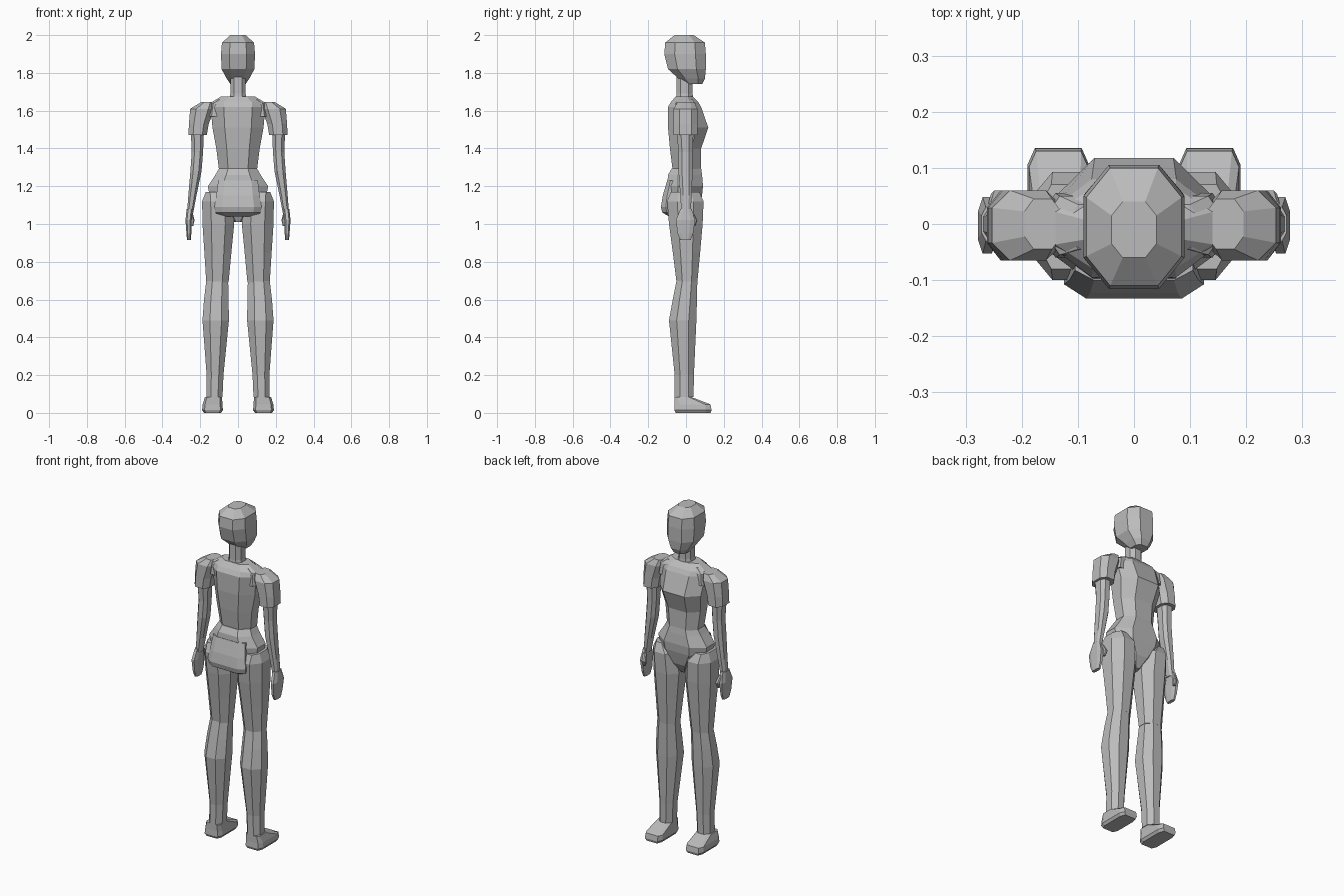
import bpy, bmesh

# Remove the default cube only
cube = bpy.data.objects.get("Cube")
if cube:
    bpy.data.objects.remove(cube, do_unlink=True)

# Single flat grey
grey = bpy.data.materials.new("plain grey")
grey.use_nodes = True
colour = (0.5, 0.5, 0.5, 1)
grey.diffuse_color = colour
grey.node_tree.nodes["Principled BSDF"].inputs["Base Color"].default_value = colour

UNIT = 0.01  # section measurements are given in hundredths


def octagon(z, left, right, back, face, cut_x, cut_y):
    """Rectangle with cut corners at one height, as eight points."""
    dx = (right - left) * cut_x
    dy = (face - back) * cut_y
    corners = [
        (left + dx, back), (right - dx, back),
        (right, back + dy), (right, face - dy),
        (right - dx, face), (left + dx, face),
        (left, face - dy), (left, back + dy),
    ]
    return [(x * UNIT, y * UNIT, z * UNIT) for x, y in corners]


def make_object(name, bm, mirrored):
    bmesh.ops.recalc_face_normals(bm, faces=bm.faces)
    mesh = bpy.data.meshes.new(name)
    bm.to_mesh(mesh)
    bm.free()
    mesh.materials.append(grey)
    obj = bpy.data.objects.new(name, mesh)
    bpy.context.collection.objects.link(obj)
    if mirrored:
        mirror = obj.modifiers.new("mirror", "MIRROR")
        mirror.use_mirror_merge = False
    return obj


def loft(name, sections, cut_x=0.25, cut_y=0.25, mirrored=False):
    """Skin a stack of octagons; each section is z, left, right, back, face."""
    bm = bmesh.new()
    rings = []
    for section in sections:
        points = octagon(*section, cut_x, cut_y)
        rings.append([bm.verts.new(p) for p in points])
    for low, high in zip(rings, rings[1:]):
        for i in range(len(low)):
            j = (i + 1) % len(low)
            bm.faces.new((low[i], low[j], high[j], high[i]))
    bm.faces.new(rings[0][::-1])
    bm.faces.new(rings[-1])
    return make_object(name, bm, mirrored)


def central(name, sections, cut_x=0.25, cut_y=0.25):
    """Loft centred on x; each section is z, half width, back, face."""
    full = [(z, -half, half, back, face) for z, half, back, face in sections]
    return loft(name, full, cut_x, cut_y)


# Head, with a forward chin and a flat crown
central("head", [
    (174, 4, 0, 8.5), (177, 6, -4, 10), (182, 8.7, -9.5, 10.5),
    (190, 9, -11.5, 10.5), (196, 8.5, -11, 10), (200, 4, -6, 4),
])

# Neck
central("neck", [(164, 5, -5.5, 4), (169, 4, -5, 3.5), (180, 4, -5, 3.5)])

# Ribcage with the chest swelling forward
central("torso", [
    (128, 10, -7, 8), (140, 11.5, -8.5, 8), (151, 13.5, -9.5, 11.8),
    (162, 14.5, -9.5, 8), (164.5, 14, -8, 6.5), (167.5, 9, -5.5, 3.5),
], cut_x=0.24, cut_y=0.3)

# Hips
central("pelvis", [
    (101, 2, -4, 3), (107, 7.5, -7, 6.5), (115, 15, -10, 8.5),
    (120, 16, -10, 9), (126, 12, -9.5, 8.5), (129.5, 10, -7.5, 8),
], cut_x=0.24, cut_y=0.3)

# Seat panel standing out behind the hips
central("seat", [
    (104, 9, -9, -3), (106, 12, -12.5, -3), (109, 12.5, -13.3, -3),
    (115, 11.5, -12.3, -3), (123, 10.5, -10, -3),
], cut_x=0.16, cut_y=0.25)

# Thighs
loft("thighs", [
    (69, 5, 16.8, -5, 6), (85, 3.5, 17.8, -7, 7.5),
    (100, 2, 18.8, -9, 8.8), (112, 3, 19, -10, 9.3),
    (117, 9, 17, -8, 7),
], cut_x=0.28, cut_y=0.28, mirrored=True)

# Lower legs
loft("shins", [
    (8.5, 8.2, 16.8, -6, 4), (20, 7.7, 16.6, -6, 4.2),
    (49, 4.8, 18.8, -9, 5.5), (60, 5, 18, -7, 5.8), (70, 5.2, 16.8, -5, 6),
], cut_x=0.28, cut_y=0.28, mirrored=True)

# Feet: soles with insteps sloping down to the toes
loft("feet", [
    (0, 9, 18, -5.5, 13), (1.5, 8, 19, -6.2, 13.5),
    (4.5, 8.2, 18.7, -6, 13), (8.5, 8.5, 17.5, -6, 2.5),
], cut_x=0.12, cut_y=0.15, mirrored=True)

# Short sleeves capping the shoulders
loft("sleeves", [
    (147, 16.5, 26.2, -6.5, 6), (153, 15.5, 26, -6.5, 6),
    (161, 12.5, 25.3, -6.5, 6), (164.5, 13, 19.5, -4.5, 4.5),
], mirrored=True)

# Yokes bridging the neck to the sleeves
loft("yokes", [
    (157, 8, 16, -6, 5.5), (163.5, 8, 15, -5.5, 5), (166, 7, 11, -4.5, 3.5),
], mirrored=True)

# Bare arms tapering to the wrist
loft("arms", [
    (106, 23.7, 27, -2.5, 2.5), (115, 22, 26.3, -3, 3),
    (128, 19.3, 25.2, -4, 3.5), (138, 18.5, 24.5, -4, 3.5),
    (150, 18, 25, -5, 4),
], mirrored=True)

# Mitten hands
loft("hands", [
    (91.5, 25, 27, -3, 2.5), (95, 24.7, 27.3, -4.5, 3.8),
    (102, 24.5, 27.8, -5.3, 4.8), (108, 24, 27.2, -3, 3),
], mirrored=True)

# Thumbs
loft("thumbs", [
    (99, 23.7, 25.2, 3.5, 5), (102, 23, 25.5, 3.5, 6),
    (106, 24, 26, 2, 4),
], mirrored=True)
